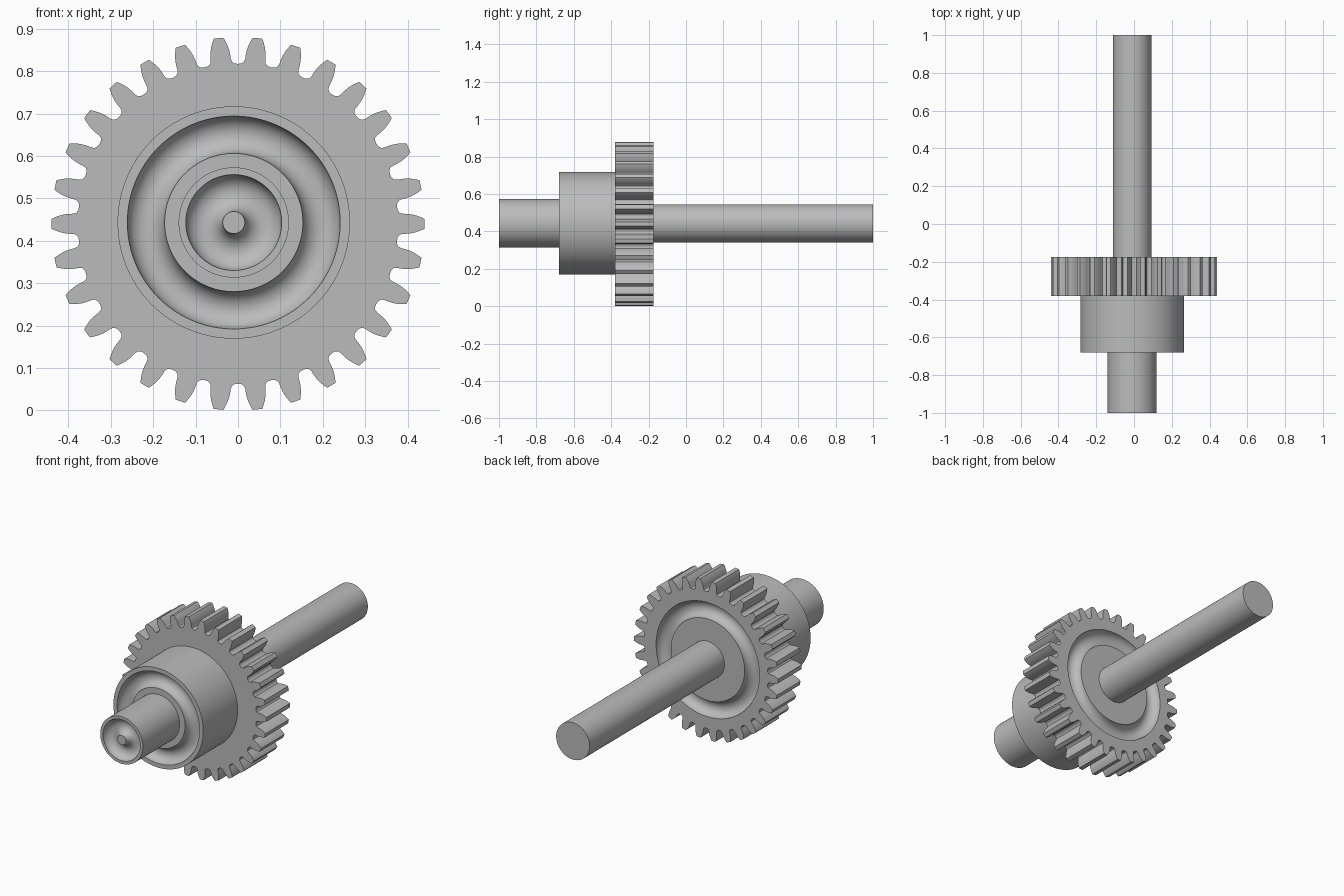
import bpy
import bmesh
from math import sin, cos, pi, radians

cube = bpy.data.objects.get("Cube")
if cube:
    bpy.data.objects.remove(cube, do_unlink=True)

SEG = 96
AXIS_X, AXIS_Z = -0.01, 0.443
GEAR_Z = 0.44
TEETH = 30
GEAR_FRONT, GEAR_BACK = -0.38, -0.175

steel = bpy.data.materials.new("steel grey")
steel.use_nodes = True
steel.diffuse_color = (0.5, 0.5, 0.5, 1)
steel.node_tree.nodes["Principled BSDF"].inputs["Base Color"].default_value = (0.5, 0.5, 0.5, 1)


def finish(bm, name):
    bmesh.ops.recalc_face_normals(bm, faces=bm.faces[:])
    mesh = bpy.data.meshes.new(name)
    bm.to_mesh(mesh)
    bm.free()
    mesh.materials.append(steel)
    obj = bpy.data.objects.new(name, mesh)
    bpy.context.collection.objects.link(obj)
    mesh.shade_smooth()
    mesh.set_sharp_from_angle(angle=radians(32))
    return obj


def trough(r_in, r_out, y, inward, steps=14):
    """Half-round groove profile from the inner to the outer radius."""
    mid, rad = (r_in + r_out) / 2, (r_out - r_in) / 2
    return [(mid - rad * cos(pi * i / steps), y + inward * rad * sin(pi * i / steps))
            for i in range(steps + 1)]


def ring(bm, r, y):
    return [bm.verts.new((AXIS_X + r * cos(2 * pi * i / SEG), y,
                          AXIS_Z + r * sin(2 * pi * i / SEG))) for i in range(SEG)]


def bridge(bm, a, b):
    n = len(a)
    for i in range(n):
        bm.faces.new((a[i], a[(i + 1) % n], b[(i + 1) % n], b[i]))


def turned(name, profile):
    """Solid of revolution about the shaft axis, capped at both ends."""
    bm = bmesh.new()
    rings = [ring(bm, r, y) for r, y in profile]
    for a, b in zip(rings, rings[1:]):
        bridge(bm, a, b)
    bm.faces.new(rings[0])
    bm.faces.new(rings[-1])
    return finish(bm, name)


# Shafts and hub
turned("rear_shaft", [(0.102, GEAR_BACK - 0.01), (0.102, 1)])
turned("hub", [(0.12, -0.68)] + trough(0.163, 0.251, -0.68, 1)
       + [(0.274, -0.68), (0.274, GEAR_FRONT + 0.01)])
turned("front_shaft", [(0.026, -1)] + trough(0.026, 0.113, -1, 1)[1:]
       + [(0.13, -1), (0.13, -0.67)])

# Gear: half a tooth as (radius, degrees from tooth centre), mirrored and repeated
half = [(0.440, 0), (0.440, 1.5), (0.434, 1.9), (0.422, 2.6), (0.410, 3.1),
        (0.397, 3.4), (0.389, 3.5), (0.382, 3.9), (0.378, 4.8)]
tooth = [(r, -a) for r, a in reversed(half[1:])] + half + [(0.377, 6)]
outline = [(r * cos(radians(a + 360 * t / TEETH)), r * sin(radians(a + 360 * t / TEETH)))
           for t in range(TEETH) for r, a in tooth]

bm = bmesh.new()
front = [bm.verts.new((x, GEAR_FRONT, GEAR_Z + z)) for x, z in outline]
back = [bm.verts.new((x, GEAR_BACK, GEAR_Z + z)) for x, z in outline]
bridge(bm, front, back)
bm.faces.new(front)

# Rear groove and the flat disc inside it
grooves = [ring(bm, r, y) for r, y in reversed(trough(0.225, 0.315, GEAR_BACK, -1))]
for a, b in zip(grooves, grooves[1:]):
    bridge(bm, a, b)
bm.faces.new(grooves[-1])

# Flat rear face between the groove and the teeth
rim = [bm.edges.get((loop[i - 1], loop[i])) for loop in (back, grooves[0])
       for i in range(len(loop))]
bmesh.ops.triangle_fill(bm, edges=rim, use_beauty=True, use_dissolve=False)
finish(bm, "gear")
